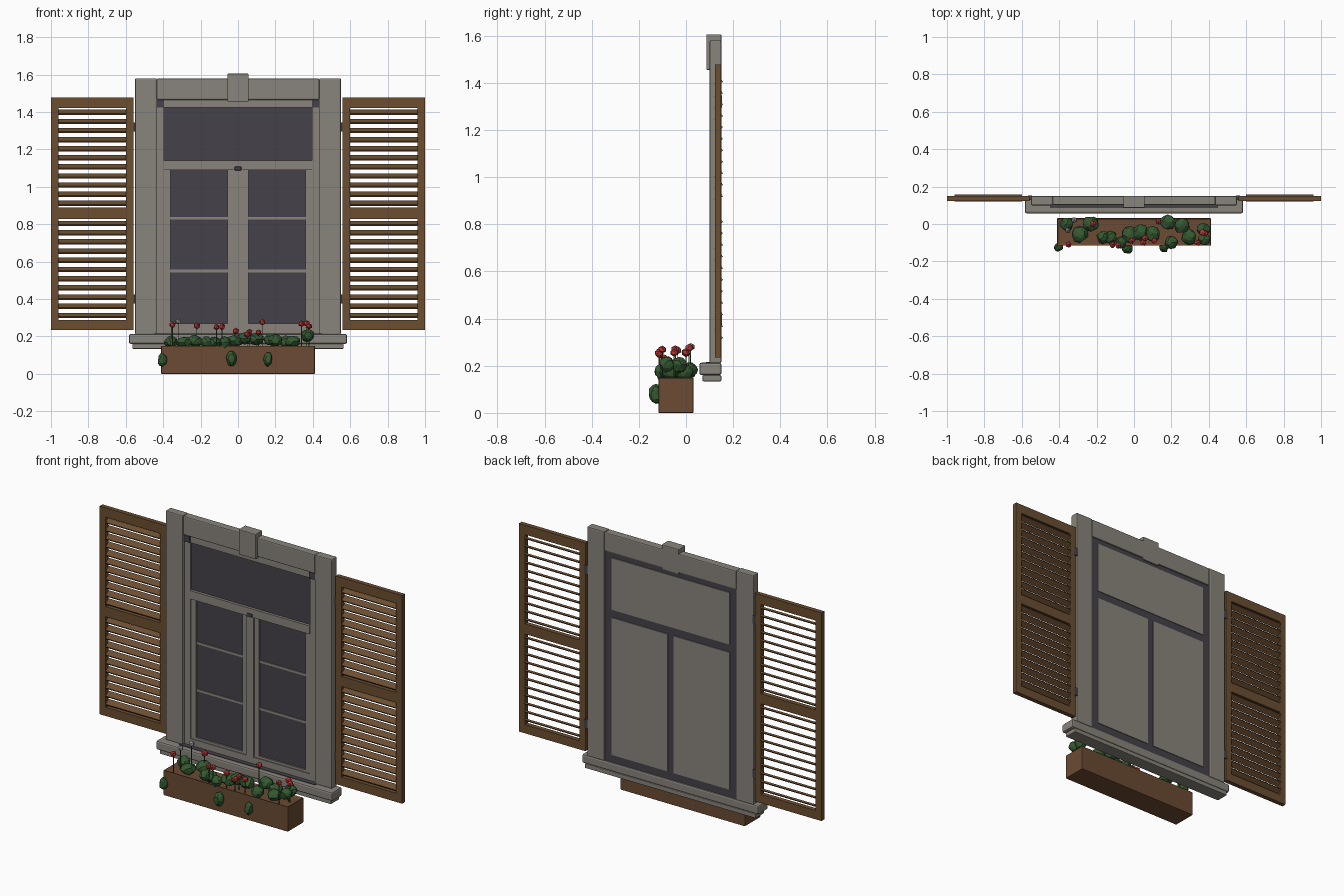
import bpy, bmesh, math, random
from mathutils import Matrix, Vector

if "Cube" in bpy.data.objects:
    bpy.data.objects.remove(bpy.data.objects["Cube"])
random.seed(4)


def mat(name, rgb):
    m = bpy.data.materials.new(name)
    m.diffuse_color = (*rgb, 1)
    m.use_nodes = True
    m.node_tree.nodes["Principled BSDF"].inputs["Base Color"].default_value = m.diffuse_color
    return m


STONE = mat("stone_grey", (0.25, 0.232, 0.20))
FRAME = mat("frame_grey", (0.255, 0.23, 0.20))
DARK = mat("dark_glass", (0.06, 0.055, 0.068))
WOOD = mat("shutter_brown", (0.145, 0.076, 0.031))
BOX = mat("planter_brown", (0.145, 0.07, 0.033))
GREEN = mat("leaf_green", (0.035, 0.10, 0.03))
RED = mat("flower_red", (0.50, 0.04, 0.035))
PALE = mat("flower_grey", (0.30, 0.28, 0.28))


def finish(name, bm, material, bevel=0.0):
    bmesh.ops.recalc_face_normals(bm, faces=bm.faces)
    me = bpy.data.meshes.new(name)
    bm.to_mesh(me)
    bm.free()
    me.materials.append(material)
    ob = bpy.data.objects.new(name, me)
    bpy.context.collection.objects.link(ob)
    if bevel:
        b = ob.modifiers.new("bevel", 'BEVEL')
        b.width, b.segments = bevel, 2
    return ob


def add_box(bm, x0, x1, y0, y1, z0, z1, tilt=0.0):
    c = Vector(((x0 + x1) / 2, (y0 + y1) / 2, (z0 + z1) / 2))
    m = (Matrix.Translation(c) @ Matrix.Rotation(tilt, 4, 'X')
         @ Matrix.Diagonal((x1 - x0, y1 - y0, z1 - z0, 1)))
    bmesh.ops.create_cube(bm, size=1, matrix=m)


def boxes(name, material, items, bevel=0.0):
    bm = bmesh.new()
    for it in items:
        add_box(bm, *it)
    return finish(name, bm, material, bevel)


def ring(x0, x1, y0, y1, z0, z1, w):
    """Four bars of a rectangular frame."""
    return [(x0, x0 + w, y0, y1, z0, z1), (x1 - w, x1, y0, y1, z0, z1),
            (x0 + w, x1 - w, y0, y1, z0, z0 + w), (x0 + w, x1 - w, y0, y1, z1 - w, z1)]


def span(s, a, b):
    """x range on side s."""
    return (a, b) if s > 0 else (-b, -a)


# Stone surround
boxes("lintel", STONE, [(-0.435, 0.435, 0.102, 0.15, 1.465, 1.578)], 0.006)
boxes("keystone", STONE, [(-0.057, 0.057, 0.086, 0.15, 1.455, 1.605)], 0.004)
boxes("sill", STONE, [(-0.583, 0.583, 0.057, 0.15, 0.16, 0.213)], 0.009)
boxes("sill_moulding", STONE, [(-0.565, 0.565, 0.07, 0.15, 0.134, 0.16)], 0.004)
boxes("sill_stain", DARK, [(-0.45, 0.45, 0.085, 0.112, 0.21, 0.216)])

# Fixed window frame and transom
boxes("window_frame", FRAME,
      ring(-0.437, 0.437, 0.115, 0.14, 0.212, 1.466, 0.042)
      + [(-0.395, 0.395, 0.110, 0.14, 1.09, 1.14)])
boxes("frame_back", DARK, [(-0.437, 0.437, 0.138, 0.143, 0.212, 1.466)])
boxes("upper_glass", DARK, [(-0.395, 0.395, 0.126, 0.137, 1.14, 1.425)])
boxes("upper_back_panel", FRAME, [(-0.39, 0.39, 0.142, 0.147, 1.125, 1.435)])
boxes("latch", DARK, [(-0.018, 0.018, 0.104, 0.12, 1.088, 1.108)], 0.004)
boxes("meeting_strip", FRAME, [(-0.025, 0.025, 0.111, 0.137, 0.25, 1.09)])

for s, side in ((-1, "left"), (1, "right")):
    boxes(side + "_jamb", STONE, [(*span(s, 0.435, 0.55), 0.10, 0.15, 0.21, 1.58)], 0.006)
    boxes(side + "_corner_bracket", DARK, [(*span(s, 0.395, 0.433), 0.108, 0.12, 1.425, 1.463)])

    # Casement sash with two glazing bars
    x0, x1 = span(s, 0.02, 0.395)
    bars = [(x0, x1, 0.123, 0.137, z - 0.007, z + 0.007) for z in (0.55, 0.832)]
    bars += [(*span(s, 0.02, 0.055), 0.119, 0.137, 0.25, 1.09),
             (*span(s, 0.362, 0.395), 0.119, 0.137, 0.25, 1.09),
             (*span(s, 0.055, 0.362), 0.119, 0.137, 0.25, 0.268)]
    boxes(side + "_sash", FRAME, bars)
    boxes(side + "_glass", DARK, [(*span(s, 0.05, 0.37), 0.128, 0.136, 0.26, 1.09)])
    boxes(side + "_sash_back", FRAME, [(*span(s, 0.02, 0.39), 0.142, 0.147, 0.258, 1.078)])

    # Louvred shutter
    xa, xb = span(s, 0.60, 0.96)
    boxes(side + "_shutter_frame", WOOD,
          [(*span(s, 0.56, 0.60), 0.122, 0.149, 0.235, 1.478),
           (*span(s, 0.96, 1.00), 0.122, 0.149, 0.235, 1.478),
           (xa, xb, 0.122, 0.149, 0.235, 0.287),
           (xa, xb, 0.122, 0.149, 0.828, 0.888),
           (xa, xb, 0.122, 0.149, 1.422, 1.478)])
    slats = []
    for base, height in ((0.287, 0.541), (0.888, 0.534)):
        for i in range(11):
            z = base + height * (i + 0.5) / 11
            slats.append((xa, xb, 0.121, 0.157, z - 0.005, z + 0.005, math.radians(35)))
    boxes(side + "_louvres", WOOD, slats)
    boxes(side + "_hinges", DARK,
          [(*span(s, 0.545, 0.568), 0.128, 0.152, z - 0.025, z + 0.025) for z in (0.40, 1.32)])

# Flower box, with the soil slightly sunk inside the rim
bm = bmesh.new()
add_box(bm, -0.411, 0.411, -0.116, 0.031, 0.0, 0.15)
top = max(bm.faces, key=lambda f: f.calc_center_median().z)
bmesh.ops.inset_region(bm, faces=[top], thickness=0.014)
bmesh.ops.translate(bm, verts=top.verts, vec=(0, 0, -0.008))
finish("flower_box", bm, BOX, 0.003)


def blobs(name, material, items, subdiv=2, jitter=0.12):
    """Lumpy low-poly balls given as x, y, z, radius, height radius."""
    bm = bmesh.new()
    for x, y, z, r, h in items:
        m = Matrix.Translation((x, y, z)) @ Matrix.Diagonal((r, r, h, 1))
        for v in bmesh.ops.create_icosphere(bm, subdivisions=subdiv, radius=1, matrix=m)["verts"]:
            c = Vector((x, y, z))
            v.co = c + (v.co - c) * random.uniform(1 - jitter, 1 + jitter)
    return finish(name, bm, material)


# Leaf clumps: x, y, radius
clumps = [(-.36, 0, .035), (-.29, -.055, .042), (-.23, 0, .043), (-.165, -.07, .033),
          (-.125, -.07, .034), (-.02, -.055, .045), (.035, -.045, .042), (.10, -.05, .042),
          (.18, .01, .042), (.255, -.01, .04), (.20, -.10, .036), (.295, -.07, .04),
          (.37, -.03, .036), (.375, -.08, .034), (-.07, -.10, .03)]
leaves = [(x, y, 0.175 + (0.03 if x > 0.35 else random.uniform(-0.01, 0.015)), r, 0.032)
          for x, y, r in clumps]
leaves += [(-.405, -.125, .075, .024, .036), (-.035, -.13, .082, .029, .042),
           (.16, -.127, .077, .024, .038)]
blobs("leaves", GREEN, leaves)

# Flowers and their stems
reds = [(-.35, -.11, .26), (-.22, 0, .256), (-.115, -.11, .25), (-.085, -.115, .252),
        (-.012, -.09, .227), (.05, -.10, .212), (.06, -.075, .222), (.11, -.09, .222),
        (.13, .013, .275), (.34, -.10, .268), (.365, -.045, .27), (.38, -.05, .255)]
pales = [(-.32, .02, .28), (-.355, -.035, .265)]
blobs("red_flowers", RED, [(*p, .018, .018) for p in reds], 1, 0.15)
blobs("pale_flowers", PALE, [(*p, .016, .016) for p in pales], 1, 0.15)
boxes("stems", GREEN, [(x - .002, x + .002, y - .002, y + .002, .14, z) for x, y, z in reds + pales])
